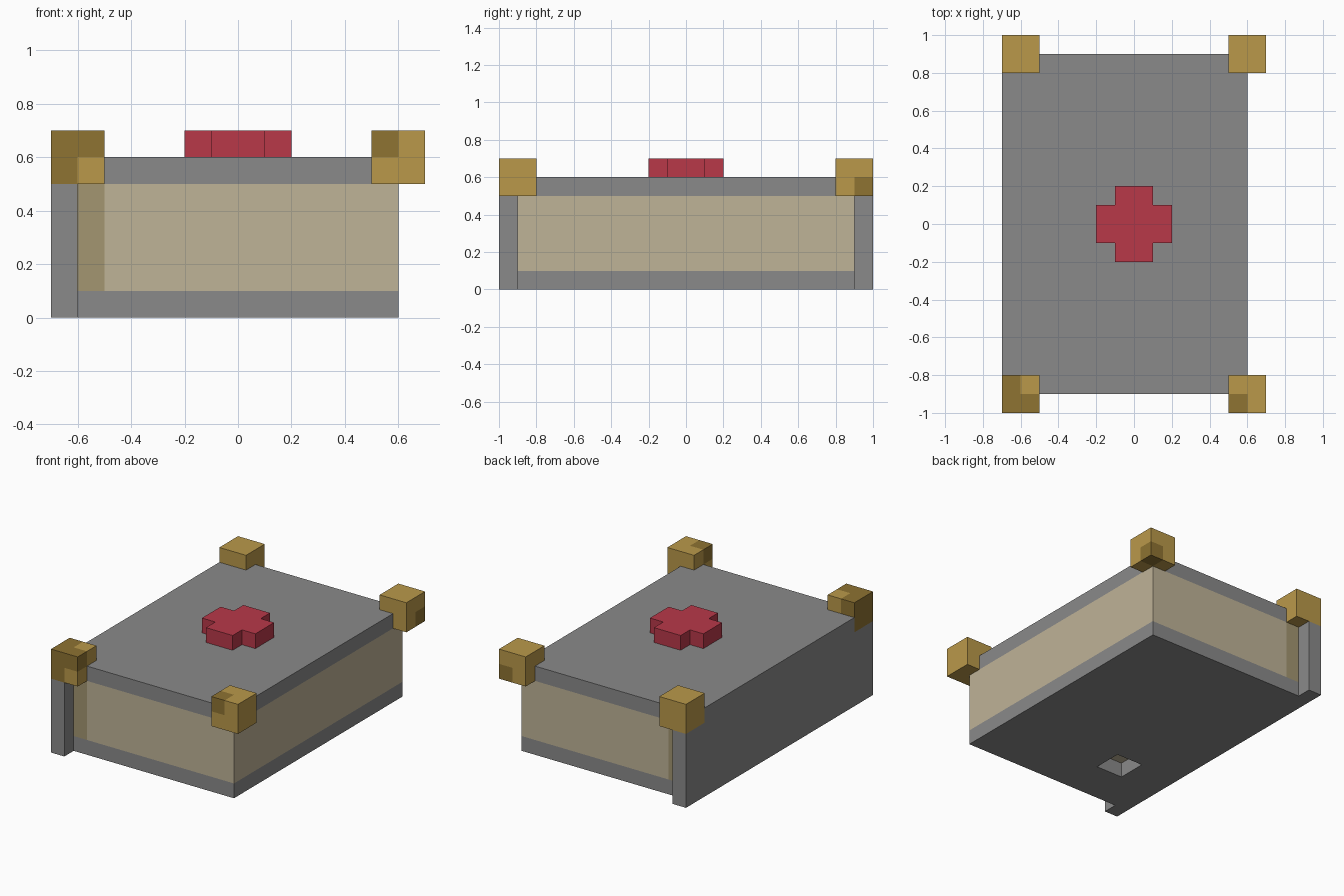
import bpy, bmesh
from mathutils import Vector

if "Cube" in bpy.data.objects:
    bpy.data.objects.remove(bpy.data.objects["Cube"], do_unlink=True)


def material(name, rgb):
    """Flat material from 0-255 display colour, stored as linear."""
    lin = [((c / 255 + 0.055) / 1.055) ** 2.4 for c in rgb] + [1]
    m = bpy.data.materials.new(name)
    m.use_nodes = True
    m.diffuse_color = lin
    m.node_tree.nodes["Principled BSDF"].inputs["Base Color"].default_value = lin
    return m


GREY = material("cover grey", (138, 138, 138))
PAPER = material("paper beige", (191, 179, 151))
SHADE = material("paper brown", (163, 150, 113))
GOLD = material("gold", (186, 153, 74))
BRONZE = material("dark gold", (142, 115, 50))
RED = material("red", (184, 56, 73))


def finish(name, bm, mats):
    bmesh.ops.recalc_face_normals(bm, faces=bm.faces)
    mesh = bpy.data.meshes.new(name)
    bm.to_mesh(mesh)
    bm.free()
    for m in mats:
        mesh.materials.append(m)
    obj = bpy.data.objects.new(name, mesh)
    bpy.context.collection.objects.link(obj)
    return obj


def box_mesh(lo, hi):
    bm = bmesh.new()
    bmesh.ops.create_cube(bm, size=1)
    lo, hi = Vector(lo), Vector(hi)
    for v in bm.verts:
        v.co = (lo + hi) / 2 + v.co * (hi - lo)
    return bm


def prism(name, points, depth, mat):
    """Extrude a closed outline of 3D points along a vector."""
    bm = bmesh.new()
    face = bm.faces.new([bm.verts.new(p) for p in points])
    ext = bmesh.ops.extrude_face_region(bm, geom=[face], use_keep_orig=True)
    moved = [g for g in ext["geom"] if isinstance(g, bmesh.types.BMVert)]
    bmesh.ops.translate(bm, verts=moved, vec=depth)
    return finish(name, bm, [mat])


# Covers, the lower one with a square hole showing the pages
finish("top_cover", box_mesh((-.6, -.9, .5), (.6, .9, .6)), [GREY])
bottom = finish("bottom_cover", box_mesh((-.6, -.9, 0), (.6, .9, .1)), [GREY])
cutter = finish("hole_cutter", box_mesh((-.4, -.6, -.1), (-.2, -.4, .2)), [GREY])
cutter.hide_render = True
mod = bottom.modifiers.new("hole", "BOOLEAN")
mod.operation = "DIFFERENCE"
mod.object = cutter
bpy.context.view_layer.update()
graph = bpy.context.evaluated_depsgraph_get()
cut_mesh = bpy.data.meshes.new_from_object(bottom.evaluated_get(graph))
bottom.modifiers.clear()
bottom.data = cut_mesh
bpy.data.objects.remove(cutter, do_unlink=True)

# Page block with a darker strip next to the spine
bm = box_mesh((-.6, -.9, .1), (.6, .9, .5))
bmesh.ops.bisect_plane(bm, geom=bm.verts[:] + bm.edges[:] + bm.faces[:],
                       plane_co=(-.5, 0, 0), plane_no=(1, 0, 0))
for f in bm.faces:
    f.normal_update()
    if abs(f.normal.y) > .5 and f.calc_center_median().x < -.5:
        f.material_index = 1
finish("pages", bm, [PAPER, SHADE])

# Spine, notched at the top ends for the corner blocks
spine = [(-1, 0), (1, 0), (1, .5), (.8, .5), (.8, .6), (-.8, .6), (-.8, .5), (-1, .5)]
prism("spine", [(-.7, y, z) for y, z in spine], (.1, 0, 0), GREY)

# Raised cross emblem
quarter = [(.2, .1), (.1, .1), (.1, .2)]
cross = []
for _ in range(4):
    cross += quarter
    quarter = [(-y, x) for x, y in quarter]
prism("cross", [(x, y, .6) for x, y in cross], (0, 0, .1), RED)


def corner_block(name, sx, sy, is_dark):
    """Block split into octants; is_dark picks the tarnished ones."""
    c = Vector((.6 * sx, .9 * sy, .6))
    bm = box_mesh(c - Vector((.1, .1, .1)), c + Vector((.1, .1, .1)))
    bmesh.ops.subdivide_edges(bm, edges=bm.edges[:], cuts=1, use_grid_fill=True)
    for f in bm.faces:
        d = f.calc_center_median() - c
        f.material_index = int(is_dark((d.x > 0, d.y > 0, d.z > 0)))
    finish(name, bm, [GOLD, BRONZE])


# Corner blocks: octants are (plus x, plus y, plus z)
corner_block("front_right_corner", -1, -1,
             lambda o: o not in ((True, False, False), (True, True, True)))
corner_block("front_left_corner", 1, -1, lambda o: o == (False, False, True))
corner_block("back_left_corner", 1, 1, lambda o: o == (True, True, False))
corner_block("back_right_corner", -1, 1, lambda o: False)
